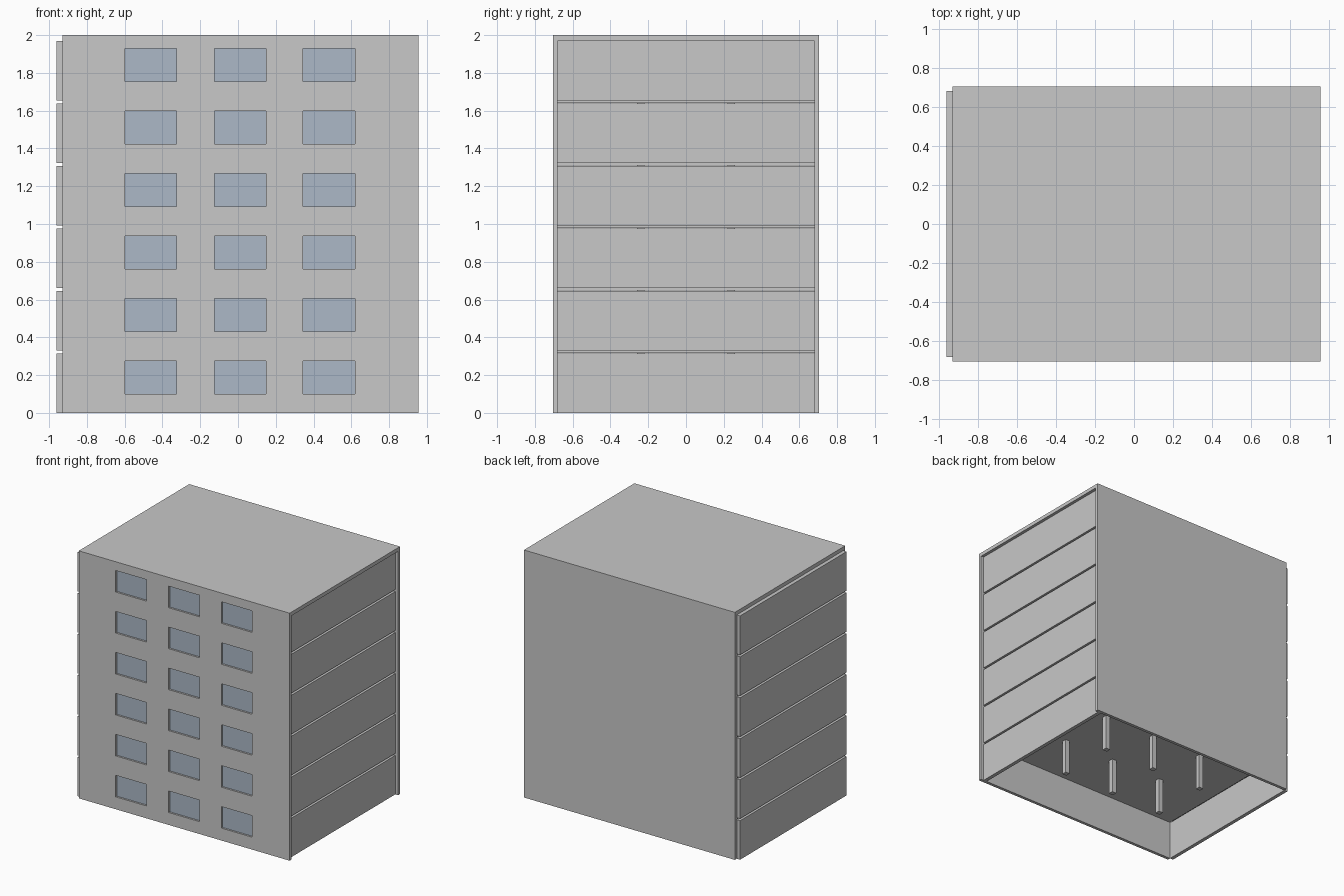
import bpy, bmesh
from mathutils import Vector

if "Cube" in bpy.data.objects:
    bpy.data.objects.remove(bpy.data.objects["Cube"])

FLOORS, STEP = 6, 0.331
X0, X1, Y = -0.93, 0.955, 0.705      # outer shell
YI = 0.68                            # inner face of front and back walls
ROOF_Z = 1.97


def material(name, rgb):
    m = bpy.data.materials.new(name)
    m.diffuse_color = (*rgb, 1)
    m.use_nodes = True
    m.node_tree.nodes["Principled BSDF"].inputs["Base Color"].default_value = m.diffuse_color
    return m


concrete = material("concrete grey", (0.58, 0.58, 0.58))
glass = material("window blue", (0.413, 0.485, 0.571))


def box(name, lo, hi, edit=None):
    """Box between two corners, with an optional bmesh edit."""
    lo, hi = Vector(lo), Vector(hi)
    bm = bmesh.new()
    bmesh.ops.create_cube(bm, size=1)
    for v in bm.verts:
        v.co = Vector(lo[i] + (v.co[i] + 0.5) * (hi[i] - lo[i]) for i in range(3))
    if edit:
        edit(bm)
    me = bpy.data.meshes.new(name)
    bm.to_mesh(me)
    bm.free()
    me.materials.append(concrete)
    me.materials.append(glass)
    ob = bpy.data.objects.new(name, me)
    bpy.context.collection.objects.link(ob)
    return ob


# Window openings: column and row ranges
win_x = [(c - 0.1375, c + 0.1375) for c in (-0.462, 0.012, 0.482)]
win_z = [(0.10 + k * STEP, 0.274 + k * STEP) for k in range(FLOORS)]


def cut_windows(bm):
    for axis, ranges in ((Vector((1, 0, 0)), win_x), (Vector((0, 0, 1)), win_z)):
        for value in (v for r in ranges for v in r):
            bmesh.ops.bisect_plane(bm, geom=bm.verts[:] + bm.edges[:] + bm.faces[:],
                                   plane_co=axis * value, plane_no=axis)
    bm.normal_update()
    panes = []
    for f in bm.faces:
        c = f.calc_center_median()
        if (f.normal.y < -0.9 and any(a < c.x < b for a, b in win_x)
                and any(a < c.z < b for a, b in win_z)):
            panes.append(f)
    # Push each pane back into the wall
    for f in bmesh.ops.extrude_discrete_faces(bm, faces=panes)["faces"]:
        f.material_index = 1
        bmesh.ops.translate(bm, verts=f.verts[:], vec=(0, 0.015, 0))


# Front wall, back wall and roof
box("front_wall", (X0, -Y, 0), (X1, -YI, 2), cut_windows)
box("back_wall", (X0, YI, 0), (X1, Y, 2))
box("roof", (X0, -YI, ROOF_Z), (X1, YI, 2))

for k in range(FLOORS):
    z = k * STEP
    # Side panels, proud on the left and recessed on the right
    for side, x in (("left", -0.96), ("right", 0.90)):
        box(f"{side}_panel_{k}", (x, -YI, z), (x + 0.03, YI, z + 0.315))
    # Floor slab above each storey
    if k < FLOORS - 1:
        box(f"floor_slab_{k}", (X0, -YI, z + 0.317), (0.90, YI, z + 0.347))
    # Columns
    for cx in (-0.453, 0.012, 0.477):
        for cy in (-0.24, 0.24):
            box(f"column_{k}", (cx - 0.02, cy - 0.02, z + 0.03),
                (cx + 0.02, cy + 0.02, min(z + 0.317, ROOF_Z)))
